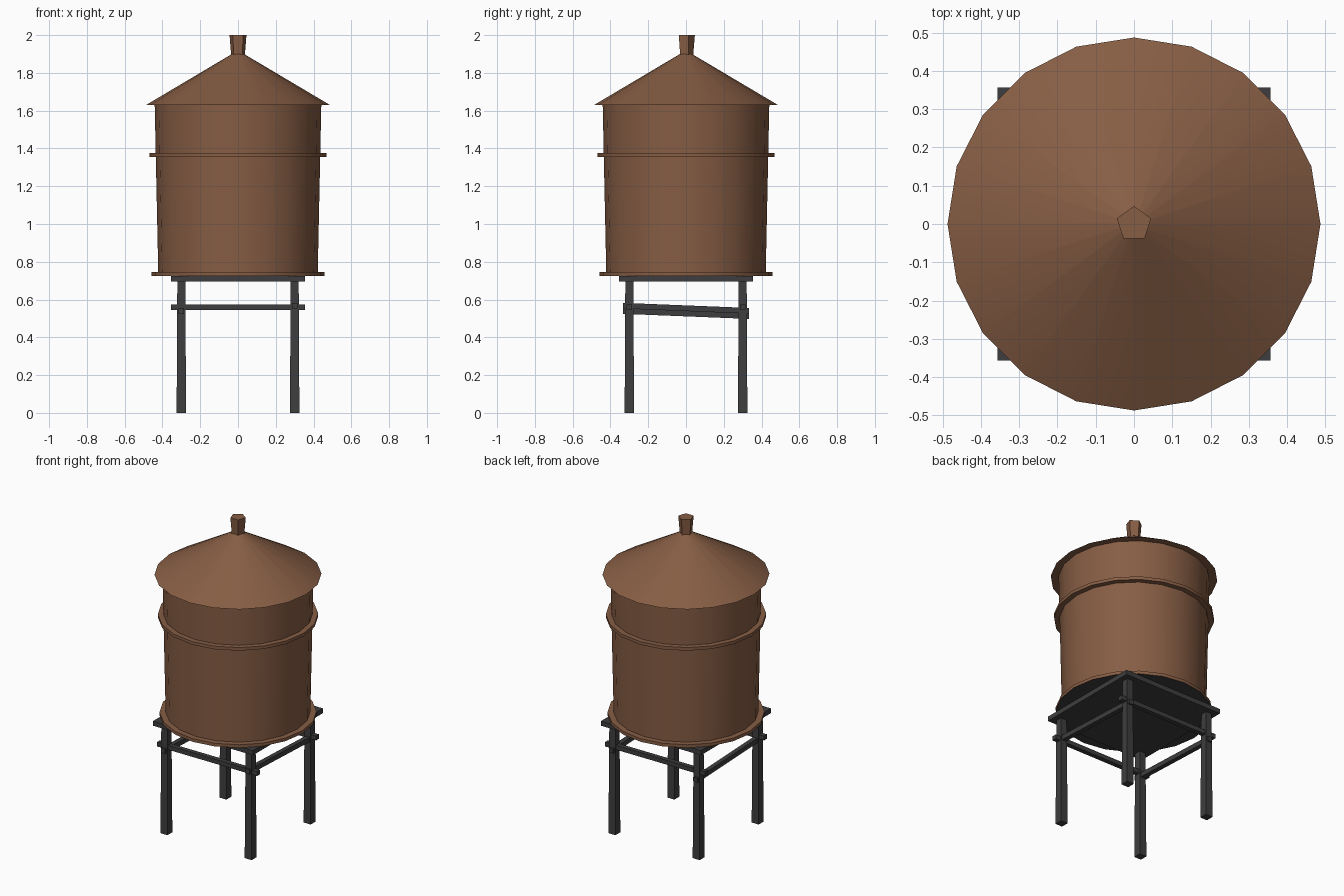
import bpy, bmesh, math
from mathutils import Matrix

if "Cube" in bpy.data.objects:
    bpy.data.objects.remove(bpy.data.objects["Cube"])


def material(name, rgb):
    m = bpy.data.materials.new(name)
    m.diffuse_color = (*rgb, 1)
    m.use_nodes = True
    m.node_tree.nodes["Principled BSDF"].inputs["Base Color"].default_value = m.diffuse_color
    return m


rust = material("rust_brown", (0.24, 0.11, 0.058))
dark = material("dark_steel", (0.048, 0.048, 0.05))


def finish(name, bm, mats, smooth=False):
    bmesh.ops.recalc_face_normals(bm, faces=bm.faces)
    me = bpy.data.meshes.new(name)
    bm.to_mesh(me)
    bm.free()
    for m in mats:
        me.materials.append(m)
    ob = bpy.data.objects.new(name, me)
    bpy.context.collection.objects.link(ob)
    if smooth:
        bpy.ops.object.select_all(action='DESELECT')
        ob.select_set(True)
        bpy.context.view_layer.objects.active = ob
        bpy.ops.object.shade_smooth_by_angle(angle=math.radians(30))
    return ob


def drum(name, r0, r1, z0, z1, sides=20, smooth=True, dark_base=False):
    """Closed tapered cylinder with a corner on +y."""
    bm = bmesh.new()
    rings = []
    for r, z in ((r0, z0), (r1, z1)):
        rings.append([bm.verts.new((r * math.sin(2 * math.pi * i / sides),
                                    r * math.cos(2 * math.pi * i / sides), z))
                      for i in range(sides)])
    low, high = rings
    for i in range(sides):
        j = (i + 1) % sides
        bm.faces.new((low[i], low[j], high[j], high[i]))
    base = bm.faces.new(low)
    bm.faces.new(high)
    if dark_base:
        base.material_index = 1
    return finish(name, bm, [rust, dark], smooth)


def box(name, centre, size, tilt=0.0, top_scale=1.0):
    """Box, tilted about x, optionally tapered towards the top."""
    bm = bmesh.new()
    bmesh.ops.create_cube(bm, size=1)
    for v in bm.verts:
        k = top_scale if v.co.z > 0 else 1
        v.co = (v.co.x * size[0] * k, v.co.y * size[1] * k, v.co.z * size[2])
    bm.transform(Matrix.Translation(centre) @ Matrix.Rotation(tilt, 4, 'X'))
    return finish(name, bm, [dark])


# Tank, hoops, roof and vent
drum("tank_body", 0.422, 0.441, 0.735, 1.632)
drum("lower_hoop", 0.458, 0.458, 0.725, 0.745, dark_base=True)
drum("upper_hoop", 0.468, 0.468, 1.355, 1.375)
drum("roof", 0.487, 0.015, 1.63, 1.91)
drum("roof_vent", 0.037, 0.047, 1.88, 2.0, sides=5, smooth=False)

# Platform under the tank
box("platform", (0, 0, 0.71), (0.712, 0.712, 0.03))

# Legs and cross braces
for sx, side in ((-1, "left"), (1, "right")):
    for sy, end in ((-1, "front"), (1, "back")):
        box(f"{end}_{side}_leg", (sx * 0.3, sy * 0.3, 0.35), (0.05, 0.05, 0.7), top_scale=0.85)
    # side braces slope down to the back, the left one set lower
    box(f"{side}_brace", (sx * 0.3, 0, 0.54 + sx * 0.014), (0.03, 0.668, 0.03), tilt=-0.04)
for sy, end in ((-1, "front"), (1, "back")):
    box(f"{end}_brace", (0, sy * 0.3, 0.56), (0.712, 0.03, 0.028))
